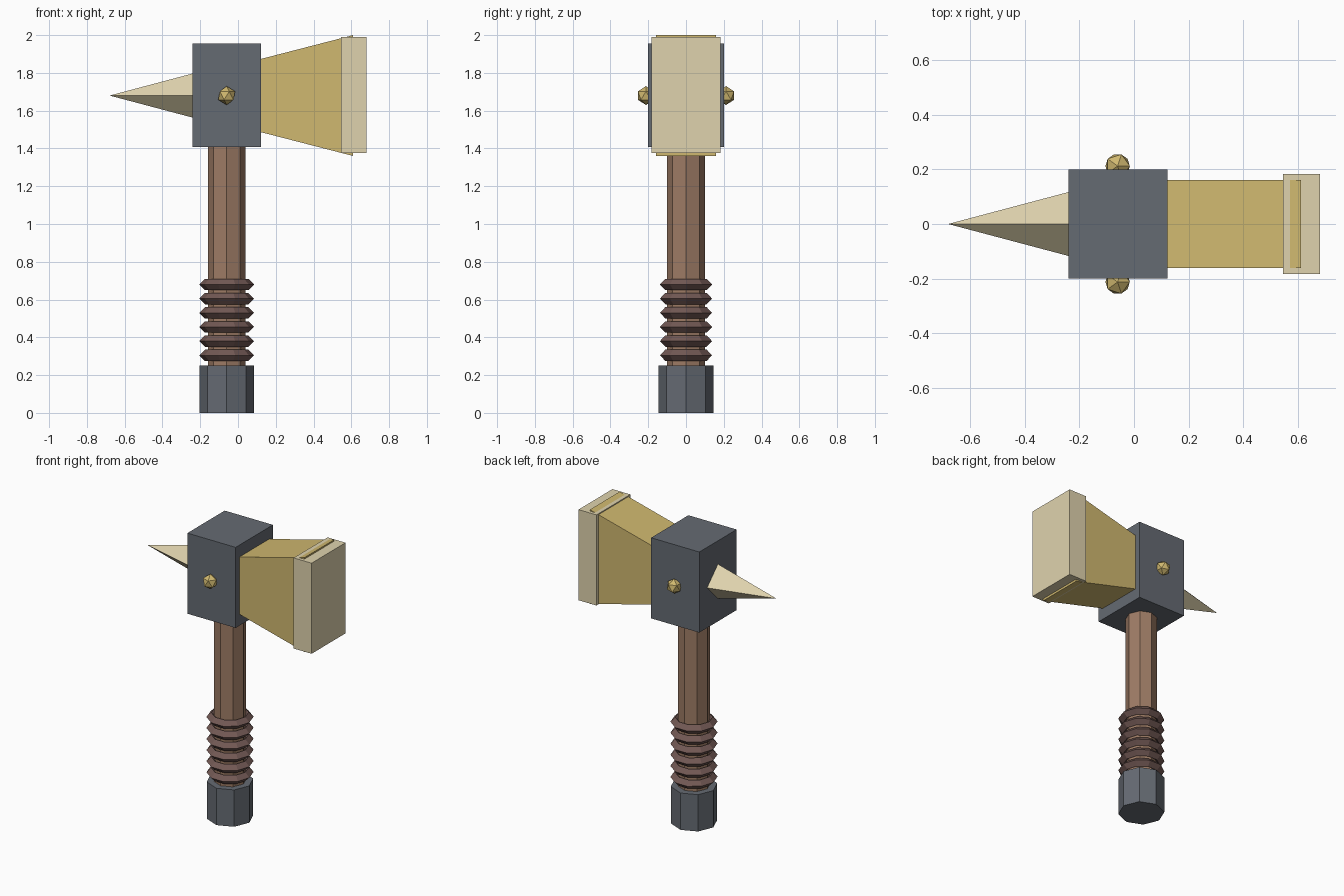
import bpy, bmesh
from math import radians

if "Cube" in bpy.data.objects:
    bpy.data.objects.remove(bpy.data.objects["Cube"])

CX, CZ = -0.06, 1.68  # shaft axis and head centre height


def material(name, r, g, b):
    m = bpy.data.materials.new(name)
    m.diffuse_color = (r, g, b, 1)
    m.use_nodes = True
    m.node_tree.nodes["Principled BSDF"].inputs["Base Color"].default_value = m.diffuse_color
    return m


IRON = material("iron", 0.13, 0.145, 0.17)
GOLD = material("gold", 0.63, 0.48, 0.16)
IVORY = material("ivory", 0.74, 0.65, 0.42)
WOOD = material("wood", 0.34, 0.20, 0.13)
LEATHER = material("leather", 0.17, 0.10, 0.09)


def finish(name, mat):
    ob = bpy.context.object
    ob.name = name
    ob.data.materials.append(mat)
    return ob


def box(name, mat, lo, hi):
    bpy.ops.mesh.primitive_cube_add(size=1, location=[(a + b) / 2 for a, b in zip(lo, hi)])
    bpy.context.object.scale = [b - a for a, b in zip(lo, hi)]
    return finish(name, mat)


def octagon(name, mat, radius, z0, z1):
    bpy.ops.mesh.primitive_cylinder_add(vertices=8, radius=radius, depth=z1 - z0,
                                        location=(CX, 0, (z0 + z1) / 2))
    return finish(name, mat)


# Shaft and pommel
octagon("handle", WOOD, 0.1, 0.1, 1.5)
octagon("pommel", IRON, 0.145, 0, 0.25)

# Grip rings with a diamond cross-section
for i in range(6):
    bpy.ops.mesh.primitive_torus_add(major_segments=10, minor_segments=4, major_radius=0.115,
                                     minor_radius=0.03, location=(CX, 0, 0.305 + 0.075 * i))
    finish(f"grip_ring_{i + 1}", LEATHER)

# Head block
box("head_block", IRON, (-0.24, -0.2, 1.408), (0.122, 0.2, 1.955))

# Flared hammer neck: box whose outer end is taller
neck = box("hammer_neck", GOLD, (0.06, -0.16, CZ - 0.32), (0.61, 0.16, CZ + 0.32))
for v in neck.data.vertices:
    if v.co.x < 0:
        v.co.z *= 0.178 / 0.32

# Striking face
box("striking_plate", IVORY, (0.545, -0.182, 1.375), (0.68, 0.182, 1.99))

# Four-sided back spike pointing to -x
bpy.ops.mesh.primitive_cone_add(vertices=4, radius1=0.13, depth=0.49,
                                location=(-0.435, 0, CZ), rotation=(0, radians(-90), 0))
finish("back_spike", IVORY)

# Rivets on both sides
for side, label in ((-1, "front"), (1, "back")):
    bpy.ops.mesh.primitive_ico_sphere_add(subdivisions=1, radius=0.05,
                                          location=(CX, side * 0.212, CZ))
    finish(f"rivet_{label}", GOLD)
